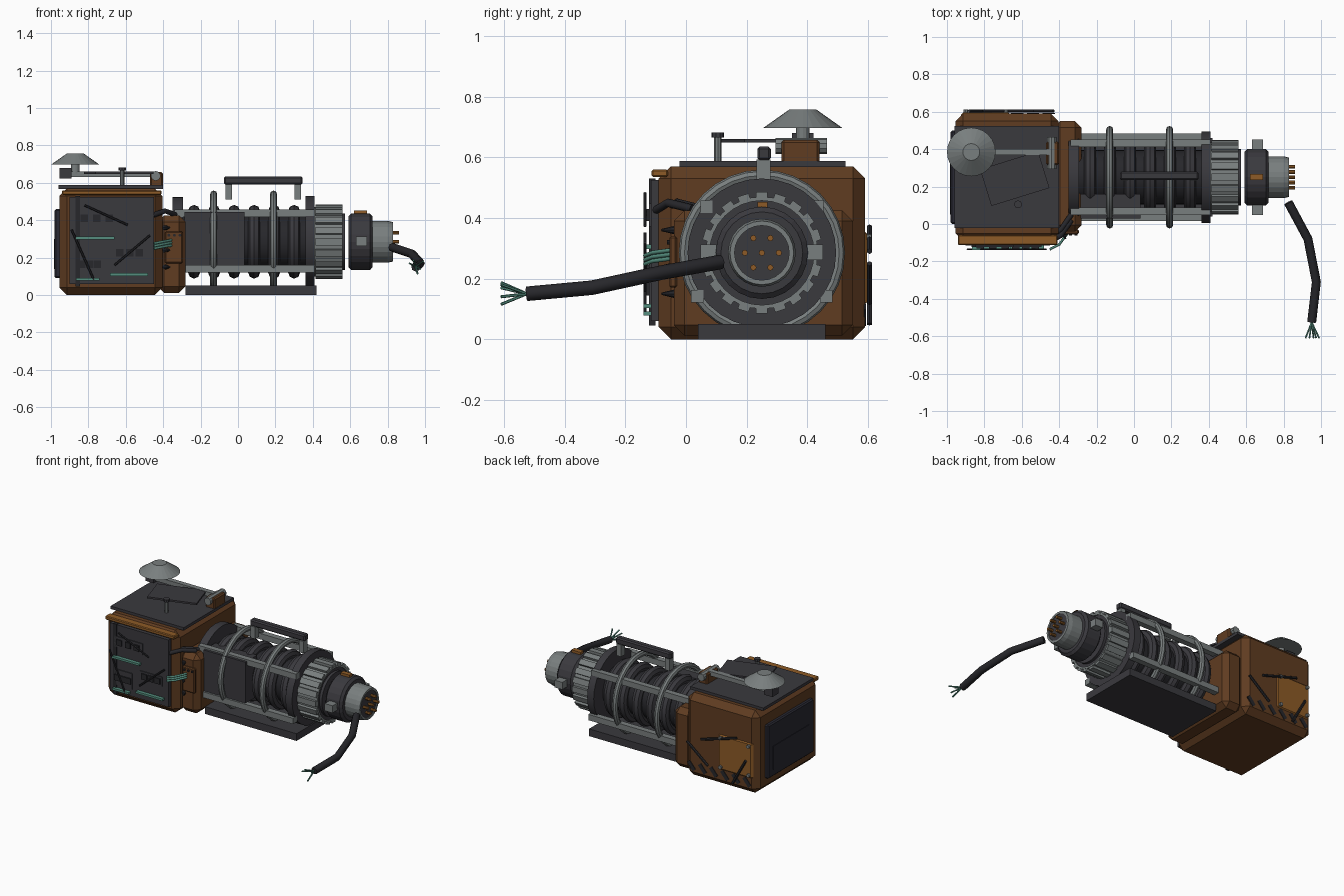
import bpy, bmesh, math
from mathutils import Vector, Matrix

if "Cube" in bpy.data.objects:
    bpy.data.objects.remove(bpy.data.objects["Cube"])


def material(name, rgb):
    m = bpy.data.materials.new(name)
    m.use_nodes = True
    m.diffuse_color = (*rgb, 1)
    m.node_tree.nodes["Principled BSDF"].inputs["Base Color"].default_value = (*rgb, 1)
    return m


brown = material("rust brown", (0.115, 0.045, 0.015))
orange = material("orange", (0.27, 0.105, 0.02))
dark = material("dark grey", (0.042, 0.041, 0.048))
black = material("near black", (0.02, 0.02, 0.024))
navy = material("blue black", (0.022, 0.022, 0.033))
steel = material("steel grey", (0.19, 0.21, 0.21))
green = material("green", (0.09, 0.27, 0.21))

CY, CZ = 0.25, 0.285  # drum axis


def finish(name, bm, mat, smooth=False):
    me = bpy.data.meshes.new(name)
    bmesh.ops.recalc_face_normals(bm, faces=bm.faces)
    bm.to_mesh(me)
    bm.free()
    me.materials.append(mat)
    ob = bpy.data.objects.new(name, me)
    bpy.context.collection.objects.link(ob)
    if smooth:
        bpy.ops.object.select_all(action="DESELECT")
        ob.select_set(True)
        bpy.context.view_layer.objects.active = ob
        bpy.ops.object.shade_smooth_by_angle(angle=math.radians(25))
    return ob


def box(name, x, y, z, mat, bevel=0.0, turn=None):
    """Box from three (low, high) ranges, optionally turned about its centre."""
    bm = bmesh.new()
    bmesh.ops.create_cube(bm, size=1)
    bmesh.ops.scale(bm, verts=bm.verts, vec=(x[1] - x[0], y[1] - y[0], z[1] - z[0]))
    if bevel:
        bmesh.ops.bevel(bm, geom=bm.edges[:], offset=bevel, segments=1, affect="EDGES")
    if turn:
        bmesh.ops.rotate(bm, verts=bm.verts, matrix=turn)
    bmesh.ops.translate(bm, verts=bm.verts, vec=[sum(r) / 2 for r in (x, y, z)])
    return finish(name, bm, mat)


def rod(name, a, b, r, mat, sides=8, r2=None, smooth=False):
    """Cylinder or cone between two points."""
    a, b = Vector(a), Vector(b)
    bm = bmesh.new()
    bmesh.ops.create_cone(bm, cap_ends=True, segments=sides, radius1=r,
                          radius2=r if r2 is None else r2, depth=(b - a).length)
    q = (b - a).to_track_quat("Z", "Y").to_matrix().to_4x4()
    bmesh.ops.transform(bm, matrix=Matrix.Translation((a + b) / 2) @ q, verts=bm.verts)
    return finish(name, bm, mat, smooth)


def lathe(name, profile, mat, sides=32, closed=False, smooth=False):
    """Spin (x, radius) points about the drum axis."""
    bm = bmesh.new()
    vs = [bm.verts.new((x, CY, CZ + r)) for x, r in profile]
    es = [bm.edges.new(p) for p in zip(vs, vs[1:])]
    if closed:
        es.append(bm.edges.new((vs[-1], vs[0])))
    bmesh.ops.spin(bm, geom=vs + es, cent=(0, CY, CZ), axis=(1, 0, 0),
                   angle=math.tau, steps=sides)
    bmesh.ops.remove_doubles(bm, verts=bm.verts, dist=0.0005)
    return finish(name, bm, mat, smooth)


def disc(name, x0, x1, r, mat, sides=32):
    return rod(name, (x0, CY, CZ), (x1, CY, CZ), r, mat, sides, smooth=True)


def ring(name, x, major, minor, mat):
    pts = [(x + minor * math.cos(t * math.tau / 8), major + minor * math.sin(t * math.tau / 8))
           for t in range(8)]
    return lathe(name, pts, mat, closed=True, smooth=True)


def tube(name, points, r, mat, sides=8):
    cu = bpy.data.curves.new(name, "CURVE")
    cu.dimensions = "3D"
    cu.bevel_depth = r
    cu.bevel_resolution = sides // 4
    cu.use_fill_caps = True
    sp = cu.splines.new("POLY")
    sp.points.add(len(points) - 1)
    for p, co in zip(sp.points, points):
        p.co = (*co, 1)
    cu.materials.append(mat)
    ob = bpy.data.objects.new(name, cu)
    bpy.context.collection.objects.link(ob)


# Housing, collar, lid and base
box("housing", (-.955, -.405), (-.09, .59), (0, .57), brown, .04)
box("collar", (-.43, -.28), (-.04, .55), (.012, .425), brown, .035)
box("lid", (-.96, -.40), (-.022, .525), (.568, .588), dark)
box("base_plate", (-.28, .42), (.04, .46), (0, .05), dark)
box("front_ledge", (-.94, -.41), (-.113, -.06), (.535, .56), orange, .005)

# Front panel with circuits and strips
box("front_panel", (-.90, -.45), (-.116, -.08), (.06, .525), dark)
box("front_post", (-.87, -.845), (-.122, -.1), (.045, .53), black)
for x, z, w, h in [(-.755, .41, .22, .075), (-.58, .225, .17, .065), (-.795, .165, .14, .11)]:
    box("circuit_plate", (x - w / 2, x + w / 2), (-.122, -.11), (z - h / 2, z + h / 2), dark)
    for k in (-1, 0, 1):
        cx = x + k * w * .3
        box("circuit_chip", (cx - .02, cx + .02), (-.13, -.12), (z - .02, z + .02), black)
for x0, x1, z in [(-.865, -.66, .305), (-.685, -.48, .11), (-.865, -.74, .085)]:
    box("green_strip", (x0, x1), (-.14, -.115), (z - .007, z + .007), green)
for a, b in [((-.82, .48), (-.59, .375)), ((-.47, .32), (-.66, .16)), ((-.89, .35), (-.77, .08))]:
    rod("front_rod", (a[0], -.135, a[1]), (b[0], -.135, b[1]), .006, black, 6)

# Side hatch
box("side_hatch", (-.98, -.94), (.0, .50), (.09, .46), navy, .008)
box("side_hatch_inset", (-.983, -.97), (.05, .45), (.14, .30), navy)

# Back panel with rods, bolts and hazard stripes
back = box("back_panel", (-.925, -.66), (.57, .597), (.11, .36), orange, .012)
for x in (-.90, -.685):
    for z in (.135, .335):
        rod("back_bolt", (x, .59, z), (x, .612, z), .012, steel, 8)
for a, b in [((-.43, .25), (-.59, .12)), ((-.54, .29), (-.81, .37)), ((-.88, .23), (-.78, .05))]:
    rod("back_rod", (a[0], .605, a[1]), (b[0], .605, b[1]), .009, black, 6)
for i in range(6):
    x = -.88 + i * .085
    box("hazard_stripe", (x - .014, x + .014), (.587, .594), (.045, .115), black,
        turn=Matrix.Rotation(.7, 3, "Y"))

# Drum: core, coil, flanges, hoops and rails
disc("rear_flange", -.35, -.295, .24, dark)
disc("core", -.30, .37, .145, black)
for i in range(6):
    ring("coil", -.235 + i * .107, .165, .032, dark)
disc("front_flange", .36, .41, .245, dark)
for x in (-.13, .19):
    ring("hoop", x, .255, .019, steel)
for s in (-1, 1):
    for dy, z in ((.183, .437), (.213, .142)):
        y = CY + s * dy
        box("rail", (-.34, .41), (y - .02, y + .02), (z - .02, z + .02), steel)
box("drum_cover", (-.285, .035), (.03, .16), (.16, .445), dark)

# Carry handle
box("handle_bar", (-.075, .345), (.235, .28), (.59, .635), dark, .008)
for x in (-.05, .32):
    box("handle_post", (x - .018, x + .018), (.233, .278), (.51, .592), steel)

# Ribbed cap
lathe("cap_shell", [(.41, .185), (.56, .185), (.56, .172), (.41, .172)], steel, closed=True)
disc("cap_face", .41, .553, .174, dark)
disc("cap_hub", .55, .572, .15, dark)
for i in range(20):
    a = i * math.tau / 20
    y, z = CY + .19 * math.sin(a), CZ + .19 * math.cos(a)
    box("cap_rib", (.415, .558), (y - .019, y + .019), (z - .01, z + .01), steel,
        turn=Matrix.Rotation(-a, 3, "X"))

# Detached plug with pins
lathe("plug_collar", [(.59, 0), (.59, .135), (.605, .152), (.705, .152), (.72, .135), (.72, 0)],
      dark, 24)
lathe("plug_barrel", [(.72, .112), (.80, .112), (.83, .105), (.83, .09), (.72, .09)],
      steel, 24, closed=True)
disc("plug_face", .71, .825, .092, dark, 24)
for s in (-1, 1):
    y = CY + s * .172
    box("plug_tab", (.63, .69), (y - .03, y + .03), (.262, .312), steel)
box("plug_key", (.62, .69), (.235, .268), (.42, .452), orange)
pins = [(0, 0)] + [(.056 * math.cos(k * math.pi / 3), .056 * math.sin(k * math.pi / 3)) for k in range(6)]
for dy, dz in pins:
    rod("pin", (.81, CY + dy, CZ + dz), (.862, CY + dy, CZ + dz), .01, orange, 8)

# Loose cable with frayed wires
end = Vector((.95, -.525, .15))
tube("cable", [(.825, .115, .255), (.93, -.08, .22), (.975, -.31, .17), end], .024, black)
for dx, dz in [(-.033, .02), (.04, .03), (.01, -.035), (-.012, .037), (.024, -.01)]:
    rod("frayed_wire", end, end + Vector((dx, -.085, dz)), .005, green, 6)

# Hoses, wires and controls between housing and collar
for k in (0, 1):
    tube("hose", [(-.46, -.10 + k * .03, .425), (-.39, -.06 + k * .03, .45),
                  (-.335, .02 + k * .03, .43)], .014, black)
for k in (-1, 0, 1):
    tube("signal_wire", [(-.45, -.135, .262 + k * .014), (-.40, -.11, .272 + k * .014),
                         (-.345, -.035, .282 + k * .014)], .007, green)
box("control_box", (-.39, -.295), (-.055, -.03), (.17, .34), brown, .006)
for x in (-.37, -.34, -.31):
    rod("button", (x, -.05, .32), (x, -.062, .32), .008, black, 8)
for z in (.15, .24, .36):
    rod("spike", (-.39, -.03, z), (-.365, -.08, z), .016, black, 8, .004)

# Dish and its boom
DX, DY = -.87, .385
rod("dish", (DX, DY, .697), (DX, DY, .757), .13, steel, 24, .045)
rod("dish_stem", (DX, DY, .65), (DX, DY, .70), .022, steel, 12)
box("boom", (-.90, -.45), (.368, .402), (.632, .662), steel)
box("boom_weight", (-.955, -.89), (.35, .42), (.622, .68), dark)
box("boom_mount", (-.47, -.402), (.315, .44), (.58, .657), brown, .008)
rod("boom_hinge", (-.44, .295, .637), (-.44, .465, .637), .026, steel, 10)
rod("panel_post", (-.62, .105, .585), (-.62, .105, .675), .012, steel, 8)
rod("panel_post_cap", (-.62, .105, .665), (-.62, .105, .682), .021, dark, 10)
box("raised_panel", (-.80, -.475), (.14, .345), (.648, .660), dark,
    turn=Matrix.Rotation(.3, 3, "Z"))
